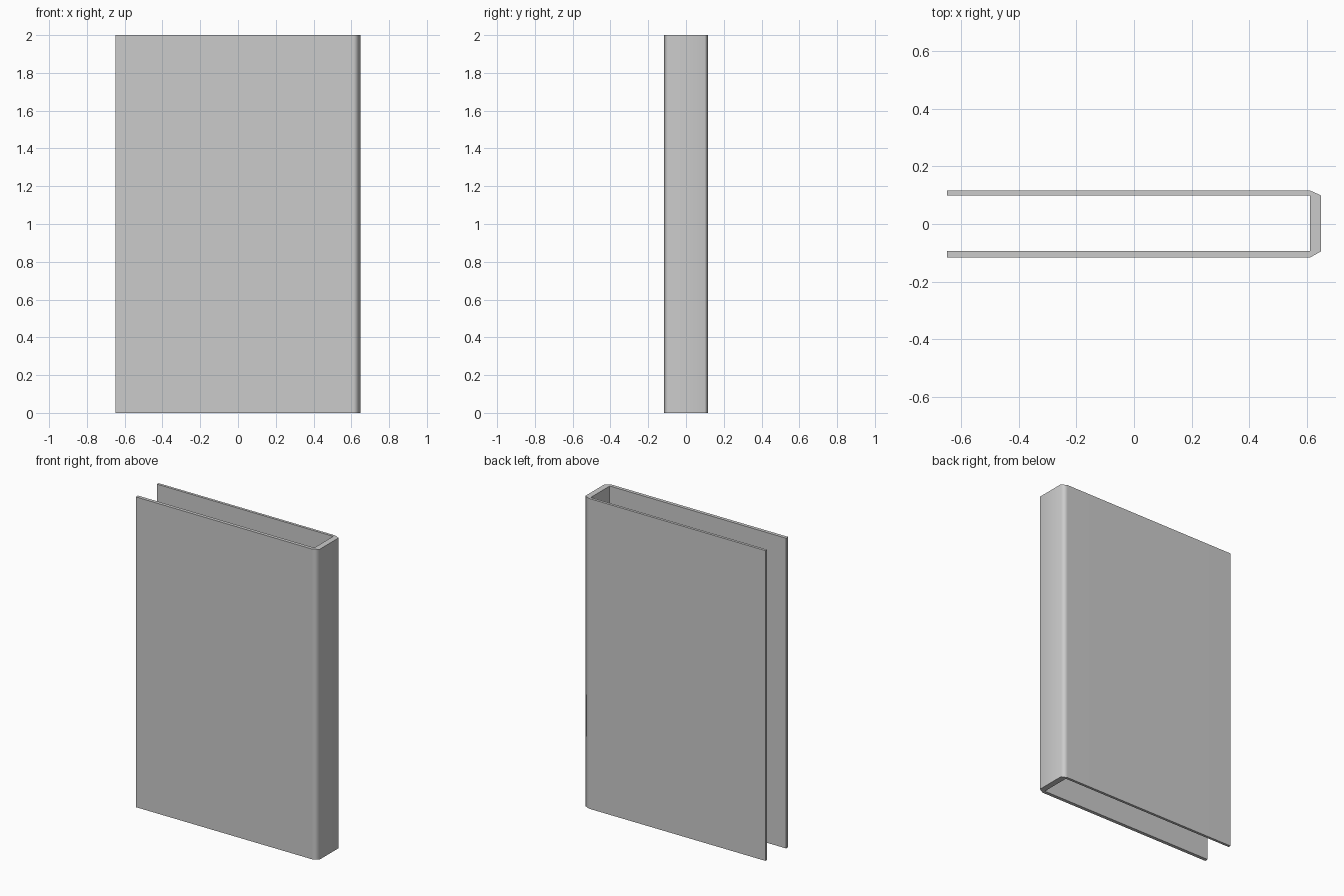
import bpy, bmesh
from math import radians

if "Cube" in bpy.data.objects:
    bpy.data.objects.remove(bpy.data.objects["Cube"])

HEIGHT = 2.0
LEFT, SPINE_IN, SPINE_OUT = -0.648, 0.61, 0.648

# U-shaped cross-section: two thin covers joined by a chamfered spine
profile = [
    (LEFT, -0.116), (SPINE_IN, -0.116), (SPINE_OUT, -0.095),
    (SPINE_OUT, 0.099), (SPINE_IN, 0.116), (LEFT, 0.116),
    (LEFT, 0.099), (SPINE_IN, 0.099), (SPINE_IN, -0.094), (LEFT, -0.094),
]

# Extrude the section upwards
bm = bmesh.new()
bottom = bm.faces.new([bm.verts.new((x, y, 0)) for x, y in profile])
top = bmesh.ops.extrude_face_region(bm, geom=[bottom], use_keep_orig=True)
bmesh.ops.translate(bm, vec=(0, 0, HEIGHT),
                    verts=[g for g in top["geom"] if isinstance(g, bmesh.types.BMVert)])
bmesh.ops.recalc_face_normals(bm, faces=bm.faces)
mesh = bpy.data.meshes.new("book_cover")
bm.to_mesh(mesh)
bm.free()

cover = bpy.data.objects.new("book_cover", mesh)
bpy.context.collection.objects.link(cover)
bpy.context.view_layer.objects.active = cover
cover.select_set(True)

# Rounded-looking spine corners, flat covers
bpy.ops.object.shade_smooth_by_angle(angle=radians(75))
weighted = cover.modifiers.new("flat_covers", 'WEIGHTED_NORMAL')
weighted.keep_sharp = True
